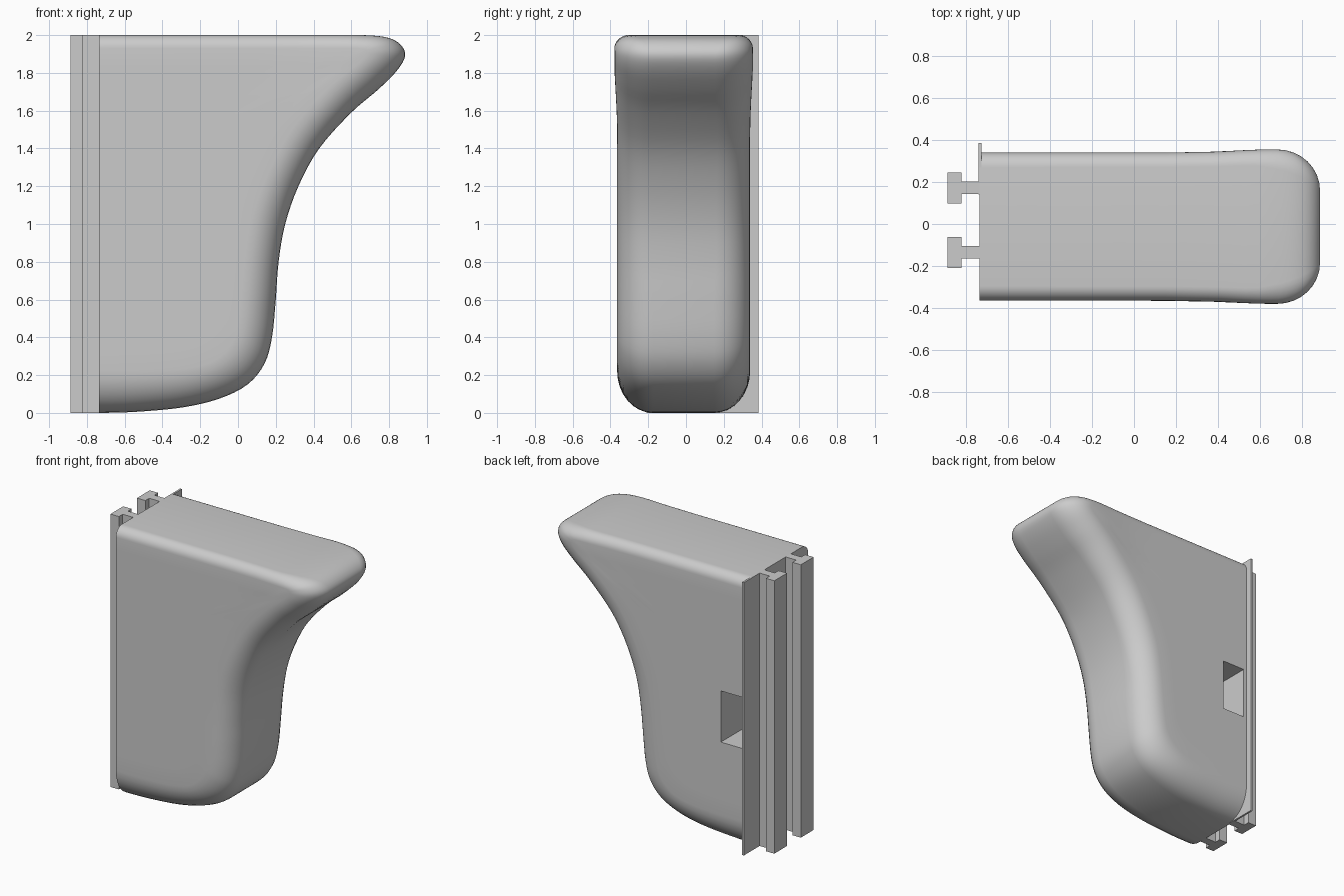
import bpy, bmesh, math
from mathutils import Vector

cube = bpy.data.objects.get("Cube")
if cube:
    bpy.data.objects.remove(cube, do_unlink=True)

grey = bpy.data.materials.new("plain_grey")
grey.use_nodes = True
GREY = (0.6, 0.6, 0.6, 1)
grey.diffuse_color = GREY
grey.node_tree.nodes["Principled BSDF"].inputs["Base Color"].default_value = GREY

BACK, MID_Y = -0.735, -0.0125


def finish(bm, name):
    mesh = bpy.data.meshes.new(name)
    bm.to_mesh(mesh)
    bm.free()
    obj = bpy.data.objects.new(name, mesh)
    bpy.context.collection.objects.link(obj)
    mesh.materials.append(grey)
    return obj


def box(name, xs, ys, zs):
    bm = bmesh.new()
    bmesh.ops.create_cube(bm, size=1)
    for v in bm.verts:
        v.co = [r[0] + (c + 0.5) * (r[1] - r[0]) for r, c in zip((xs, ys, zs), v.co)]
    return finish(bm, name)


def spline(keys, steps):
    """Catmull-Rom samples through the key rows."""
    rows = []
    for i in range(len(keys) - 1):
        a, b, c, d = (Vector(keys[max(0, min(j, len(keys) - 1))]) for j in range(i - 1, i + 3))
        for s in range(steps):
            t = s / steps
            rows.append(b + (c - a) * t / 2 + (2 * a - 5 * b + 4 * c - d) * t * t / 2
                        + (3 * b - a - 3 * c + d) * t ** 3 / 2)
    return rows + [Vector(keys[-1])]


def half_width(x):
    t = max(0, min(1, (x - 0.25) / 0.4))
    return 0.352 + 0.015 * t * t * (3 - 2 * t)


# Side outline: outer x, outer z, inner x, inner z, rounding depth
outline = [
    (BACK, 0, BACK, .22, .19), (-.55, .005, -.55, .22, .19), (-.3, .028, -.32, .23, .19),
    (-.1, .075, -.16, .26, .19), (.05, .15, -.07, .32, .19), (.14, .26, -.02, .39, .19),
    (.18, .4, .0, .47, .19), (.2, .6, .02, .63, .19), (.215, .8, .04, .84, .18),
    (.25, 1, .08, 1.06, .18), (.32, 1.2, .17, 1.29, .18), (.43, 1.4, .3, 1.52, .18),
    (.6, 1.59, .48, 1.72, .19), (.74, 1.71, .6, 1.82, .2), (.84, 1.81, .66, 1.87, .2),
    (.885, 1.89, .68, 1.9, .2), (.86, 1.95, .68, 1.915, .17), (.79, 1.987, .67, 1.925, .13),
    (.66, 2, .63, 1.93, .09), (.4, 2, .4, 1.93, .07), (BACK, 2, BACK, 1.93, .07),
]

# Bracket body: strips run from one side hub, over the rounded rim, to the other
bm = bmesh.new()
hub = Vector((BACK, 1.2))
strips = []
for ox, oz, ix, iz, depth in spline(outline, 4):
    outer, inner = Vector((ox, oz)), Vector((ix, iz))
    side = []
    for k in range(8):
        p = hub.lerp(inner, k / 8)
        side.append((p.x, half_width(p.x), p.y))
    for k in range(9):
        a = k / 8 * math.pi / 2
        p = inner.lerp(outer, math.sin(a))
        side.append((p.x, half_width(p.x) - depth * (1 - math.cos(a)), p.y))
    pts = side + [(x, -y, z) for x, y, z in reversed(side)]
    strips.append([bm.verts.new((x, y + MID_Y, z)) for x, y, z in pts])
for s, t in zip(strips, strips[1:]):
    for k in range(len(s) - 1):
        bm.faces.new((s[k], s[k + 1], t[k + 1], t[k]))
bmesh.ops.remove_doubles(bm, verts=bm.verts[:], dist=0.0005)
bmesh.ops.holes_fill(bm, edges=[e for e in bm.edges if e.is_boundary])
bmesh.ops.recalc_face_normals(bm, faces=bm.faces[:])
body = finish(bm, "bracket_body")

bpy.ops.object.select_all(action="DESELECT")
body.select_set(True)
bpy.context.view_layer.objects.active = body
bpy.ops.object.shade_smooth_by_angle(angle=math.radians(40))

# Rectangular pocket in the rear side
cutter = box("pocket_cutter", (-.7, -.52), (-.02, .6), (.755, 1.13))
cutter.hide_render = True
cut = body.modifiers.new("pocket", "BOOLEAN")
cut.operation, cut.solver, cut.object = "DIFFERENCE", "EXACT", cutter
bpy.ops.object.modifier_apply(modifier=cut.name)
bpy.data.objects.remove(cutter, do_unlink=True)

# Mounting flange and the two T-shaped rails
box("mounting_flange", (-.739, -.725), (.14, .385), (0, 2))
for label, y in (("front", -.135), ("rear", .172)):
    box(label + "_rail_stem", (-.822, -.73), (y - .03, y + .03), (0, 2))
    box(label + "_rail_head", (-.888, -.82), (y - .074, y + .074), (0, 2))
